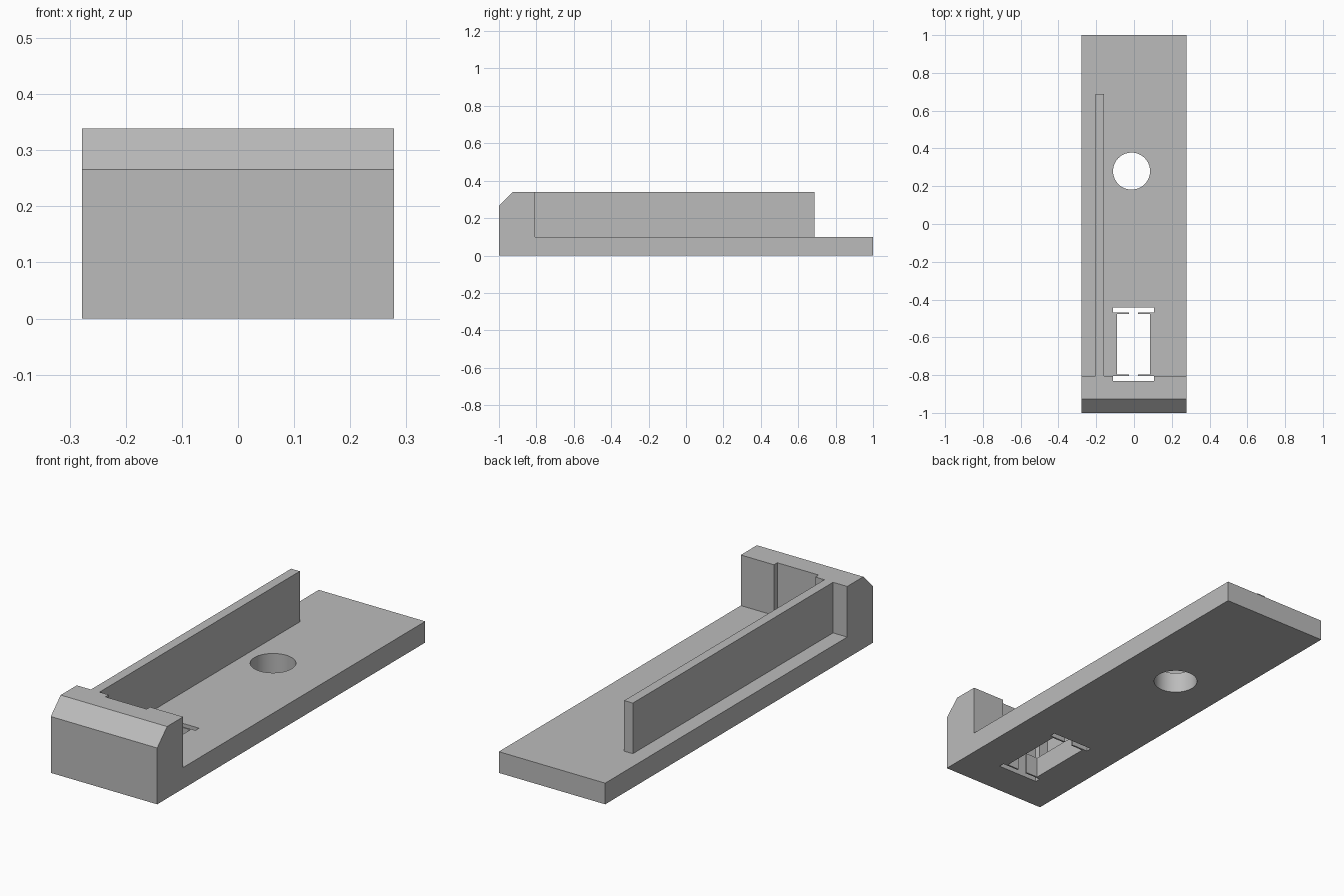
import bpy
import bmesh
from math import cos, sin, tau
from mathutils import Vector

if "Cube" in bpy.data.objects:
    bpy.data.objects.remove(bpy.data.objects["Cube"], do_unlink=True)

grey = bpy.data.materials.new("plain grey")
grey.use_nodes = True
colour = (0.5, 0.5, 0.5, 1)
grey.diffuse_color = colour
grey.node_tree.nodes["Principled BSDF"].inputs["Base Color"].default_value = colour


def prism(name, outline, direction):
    """Extrude a closed outline of 3D points along a direction."""
    bm = bmesh.new()
    face = bm.faces.new([bm.verts.new(p) for p in outline])
    swept = bmesh.ops.extrude_face_region(bm, geom=[face], use_keep_orig=True)
    moved = [g for g in swept["geom"] if isinstance(g, bmesh.types.BMVert)]
    bmesh.ops.translate(bm, verts=moved, vec=Vector(direction))
    bmesh.ops.recalc_face_normals(bm, faces=bm.faces)
    mesh = bpy.data.meshes.new(name)
    bm.to_mesh(mesh)
    bm.free()
    mesh.materials.append(grey)
    obj = bpy.data.objects.new(name, mesh)
    bpy.context.collection.objects.link(obj)
    return obj


def combine(target, tool, operation):
    """Apply a boolean and discard the helper."""
    tool.hide_render = True
    mod = target.modifiers.new(tool.name, "BOOLEAN")
    mod.operation = operation
    mod.solver = "EXACT"
    mod.object = tool
    bpy.context.view_layer.objects.active = target
    bpy.ops.object.modifier_apply(modifier=mod.name)
    bpy.data.objects.remove(tool, do_unlink=True)


half, base_z, top_z, block_y = 0.278, 0.1, 0.339, -0.806

# Base plate with the chamfered end block, as one side profile
side = [(-1, 0), (1, 0), (1, base_z), (block_y, base_z),
        (block_y, top_z), (-0.926, top_z), (-1, 0.266)]
body = prism("base_with_end_block", [(-half, y, z) for y, z in side], (2 * half, 0, 0))

# Upright rail, overlapping the base and block so the union is clean
rail = [(-0.204, block_y - 0.05), (-0.159, block_y - 0.05), (-0.159, 0.688), (-0.204, 0.688)]
combine(body, prism("side_rail", [(x, y, 0.05) for x, y in rail], (0, 0, top_z - 0.05)), "UNION")

# Round through hole
ring = [(-0.013 + 0.098 * cos(tau * i / 64), 0.28 + 0.098 * sin(tau * i / 64), -0.1)
        for i in range(64)]
combine(body, prism("round_hole_cutter", ring, (0, 0, 0.6)), "DIFFERENCE")

# Switch-shaped slot: wide end bars, thin lips, narrow necks and a central window
mid_x, mid_y = -0.003, -0.636
quarter = [(0.108, 0.195), (0.108, 0.168), (0.023, 0.168), (0.023, 0.16), (0.087, 0.16)]
slot = []
for sx, sy in ((1, 1), (1, -1), (-1, -1), (-1, 1)):
    points = quarter if sx * sy > 0 else quarter[::-1]
    slot += [(mid_x + sx * x, mid_y + sy * y, -0.1) for x, y in points]
combine(body, prism("slot_cutter", slot, (0, 0, 0.6)), "DIFFERENCE")

# Keep the flat faces crisp and the hole wall smooth
bpy.ops.object.select_all(action="DESELECT")
body.select_set(True)
bpy.context.view_layer.objects.active = body
bpy.ops.object.shade_smooth_by_angle(angle=0.5)
